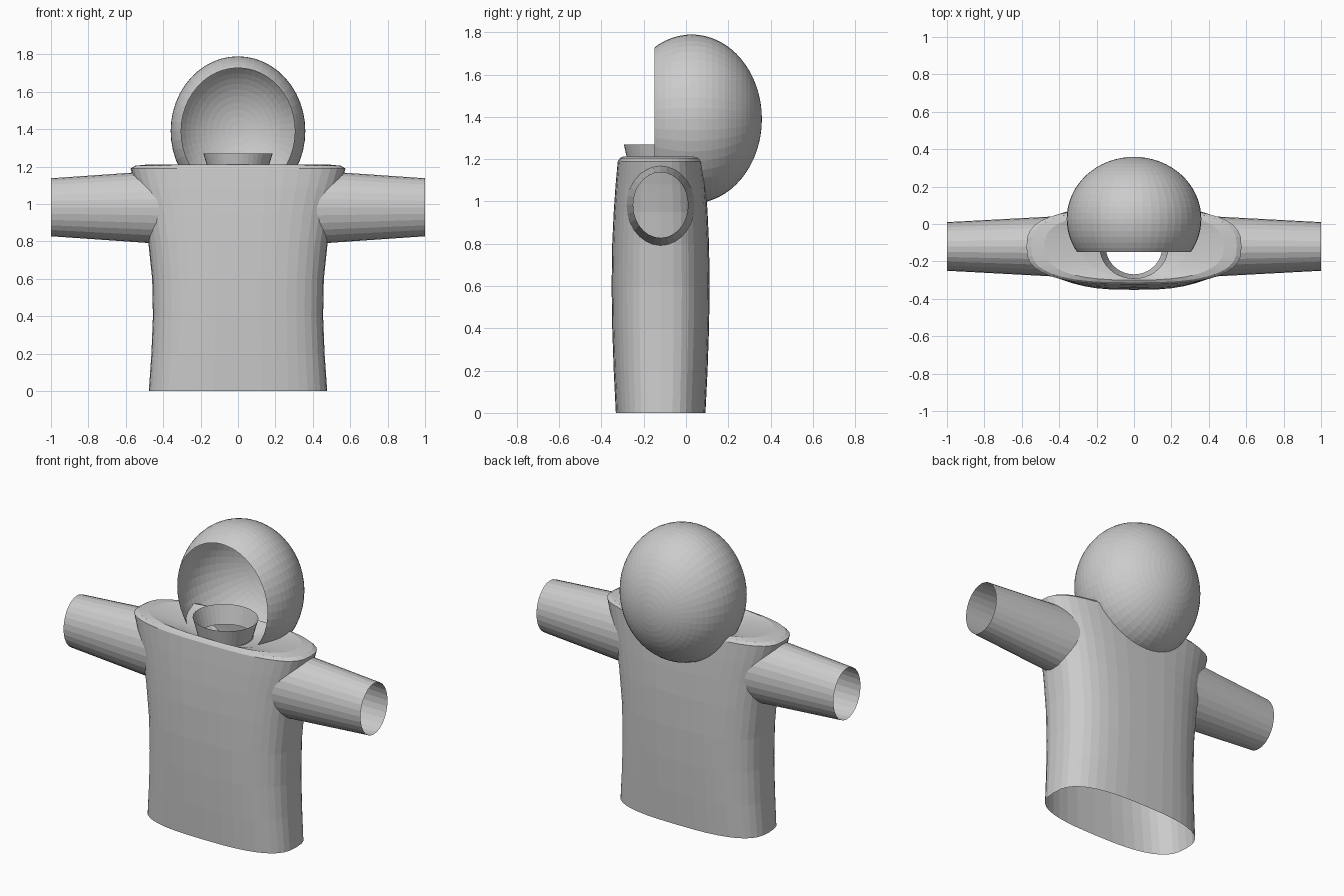
import bpy, bmesh
from math import sin, cos, pi, copysign
from mathutils import Matrix

if "Cube" in bpy.data.objects:
    bpy.data.objects.remove(bpy.data.objects["Cube"])

CY = -0.12  # depth centre of the body


def ring(n, rx, ry, power):
    """Superellipse outline as (u, v) pairs."""
    f = lambda c: copysign(abs(c) ** (2 / power), c)
    return [(rx * f(cos(2 * pi * i / n)), ry * f(sin(2 * pi * i / n))) for i in range(n)]


def loft(name, rings):
    """Open-ended skin through a list of equal point rings."""
    bm = bmesh.new()
    loops = [[bm.verts.new(p) for p in r] for r in rings]
    n = len(loops[0])
    for a, b in zip(loops, loops[1:]):
        for i in range(n):
            j = (i + 1) % n
            bm.faces.new((a[i], a[j], b[j], b[i]))
    return finish(name, bm)


def finish(name, bm):
    me = bpy.data.meshes.new(name)
    bm.to_mesh(me)
    bm.free()
    ob = bpy.data.objects.new(name, me)
    bpy.context.collection.objects.link(ob)
    return ob


def level(z, rx, ry, power=2.8, n=40):
    return [(x, y + CY, z) for x, y in ring(n, rx, ry, power)]


# Torso: open hem, flared shoulders, dished top with an open neck hole
loft("torso", [
    level(0.00, 0.477, 0.212), level(0.20, 0.463, 0.222), level(0.40, 0.455, 0.229),
    level(0.60, 0.459, 0.232), level(0.80, 0.480, 0.229), level(0.95, 0.505, 0.222),
    level(1.08, 0.540, 0.213), level(1.19, 0.575, 0.203),
    level(1.205, 0.55, 0.192), level(1.212, 0.48, 0.180, 2.6),
    level(1.19, 0.28, 0.165, 2.2), level(1.16, 0.155, 0.152, 2),
])

# Collar: short flared band around the neck hole
loft("collar", [level(1.16, 0.152, 0.149, 2), level(1.27, 0.185, 0.174, 2)])

# Sleeves: tapered oval tubes, open at the cuffs
for side, label in ((1, "left"), (-1, "right")):
    tube = []
    for x, ry, rz in ((0.42, 0.161, 0.195), (1.0, 0.13, 0.155)):
        tube.append([(side * x, CY + u, 0.983 + side * v) for u, v in ring(28, ry, rz, 2)])
    loft("sleeve_" + label, tube)

# Hood: egg-shaped shell with poles front to back, sliced open at the face
bm = bmesh.new()
bmesh.ops.create_uvsphere(bm, u_segments=48, v_segments=32, radius=1)
bm.transform(Matrix.Translation((0, 0.027, 1.39)) @ Matrix.Diagonal((0.36, 0.332, 0.40, 1))
             @ Matrix.Rotation(pi / 2, 4, 'X'))
bmesh.ops.bisect_plane(bm, geom=bm.verts[:] + bm.edges[:] + bm.faces[:],
                       plane_co=(0, -0.15, 0), plane_no=(0, -1, 0), clear_outer=True)
finish("hood", bm)
